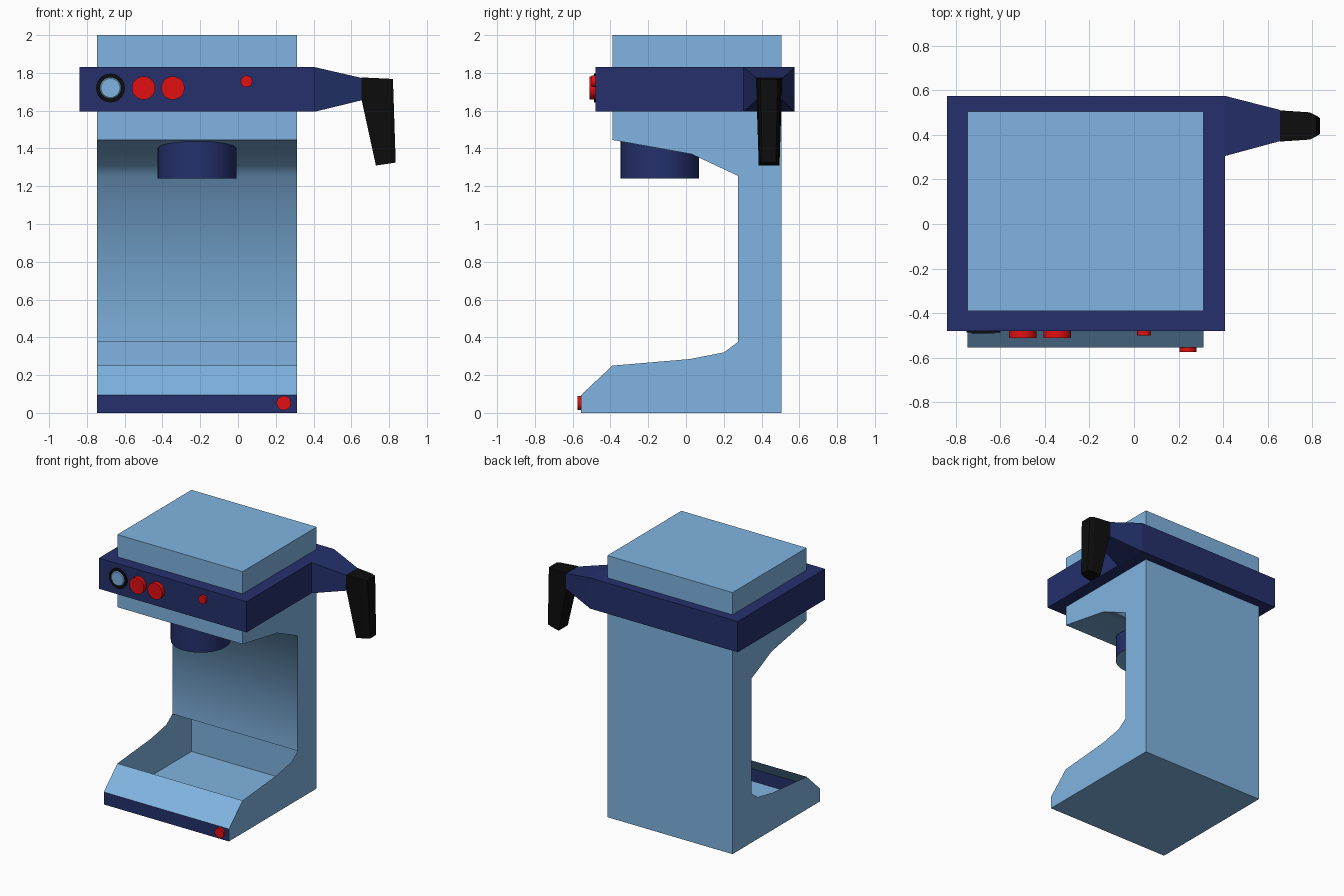
import bpy, bmesh
from math import pi
from mathutils import Matrix, Vector

old = bpy.data.objects.get("Cube")
if old:
    bpy.data.objects.remove(old, do_unlink=True)


def make_mat(name, rgb):
    m = bpy.data.materials.new(name)
    m.use_nodes = True
    m.diffuse_color = (*rgb, 1)
    m.node_tree.nodes["Principled BSDF"].inputs["Base Color"].default_value = (*rgb, 1)
    return m


light_blue = make_mat("light blue", (0.216, 0.456, 0.753))
navy = make_mat("navy blue", (0.018, 0.03, 0.15))
red = make_mat("red", (0.75, 0.005, 0.006))
black = make_mat("black", (0.004, 0.004, 0.004))


def finish(bm, name, *mats):
    mesh = bpy.data.meshes.new(name)
    bm.to_mesh(mesh)
    bm.free()
    for m in mats:
        mesh.materials.append(m)
    ob = bpy.data.objects.new(name, mesh)
    bpy.context.collection.objects.link(ob)
    return ob


def loft(name, rings, mat):
    """Closed solid through rings with equal point counts."""
    bm = bmesh.new()
    loops = [[bm.verts.new(p) for p in ring] for ring in rings]
    n = len(loops[0])
    for a, b in zip(loops, loops[1:]):
        for i in range(n):
            j = (i + 1) % n
            bm.faces.new((a[i], a[j], b[j], b[i]))
    bm.faces.new(loops[0])
    bm.faces.new(loops[-1])
    bmesh.ops.recalc_face_normals(bm, faces=bm.faces)
    return finish(bm, name, mat)


def cylinder(name, centre, r, depth, axis, mats, sides=32, r_end=None):
    """Cylinder or cone centred on a point, along y or z."""
    bm = bmesh.new()
    rot = Matrix.Rotation(pi / 2, 4, "X") if axis == "y" else Matrix()
    bmesh.ops.create_cone(bm, cap_ends=True, segments=sides, radius1=r,
                          radius2=r if r_end is None else r_end, depth=depth,
                          matrix=Matrix.Translation(centre) @ rot)
    for f in bm.faces:
        f.smooth = len(f.verts) == 4
        if f.normal.z < -0.9 and len(mats) > 1:
            f.material_index = 1
    return finish(bm, name, *mats)


# Body: hollow sheet shell from a side profile (y, z), open above the drip tray
profile = [(-0.555, 0), (0.505, 0), (0.505, 2), (-0.39, 2), (-0.39, 1.445),
           (0.03, 1.37), (0.275, 1.255), (0.275, 0.375), (0.2, 0.32),
           (0.02, 0.285), (-0.39, 0.25), (-0.555, 0.095)]
bm = bmesh.new()
right = [bm.verts.new((0.312, y, z)) for y, z in profile]
left = [bm.verts.new((-0.747, y, z)) for y, z in profile]
bm.faces.new(right)
bm.faces.new(left[::-1])
for i, (y, z) in enumerate(profile):
    j = (i + 1) % len(profile)
    if i in (7, 8, 9):          # tray opening
        continue
    f = bm.faces.new((right[i], left[i], left[j], right[j]))
    f.smooth = i in (4, 5, 6)   # curved underside running into the back wall
    f.material_index = int(i == len(profile) - 1)  # front kick strip
finish(bm, "body", light_blue, navy)


def rect_x(x, y0, y1, z0, z1):
    return [(x, y0, z0), (x, y1, z0), (x, y1, z1), (x, y0, z1)]


# Control collar around the top and the tapered arm on its side
loft("collar", [rect_x(x, -0.48, 0.575, 1.595, 1.83) for x in (-0.84, 0.408)], navy)
loft("handle_arm", [rect_x(0.408, 0.305, 0.575, 1.595, 1.83),
                    rect_x(0.655, 0.372, 0.512, 1.655, 1.773)], navy)


# Grip: hanging lever with chamfered outer corners
def grip_ring(x0, z0, x1, z1, w):
    c, yc = 0.03, 0.44
    pts = []
    for x, dy in ((x0, -w), (x1 - c, -w * 0.87), (x1, -w * 0.65),
                  (x1, w * 0.65), (x1 - c, w * 0.87), (x0, w)):
        pts.append((x, yc + dy, z0 + (z1 - z0) * (x - x0) / (x1 - x0)))
    return pts


loft("handle_grip", [grip_ring(0.655, 1.776, 0.82, 1.768, 0.07),
                     grip_ring(0.655, 1.655, 0.824, 1.655, 0.066),
                     grip_ring(0.73, 1.31, 0.835, 1.325, 0.055)], black)

# Brew head under the overhang
cylinder("brew_head", (-0.217, -0.14, 1.345), 0.208, 0.21, "z", (navy, light_blue))

# Push buttons: x, z, radius, back y, front y
for name, x, z, r, back, front in (
        ("left_button", -0.345, 1.72, 0.062, -0.47, -0.512),
        ("right_button", -0.5, 1.72, 0.062, -0.47, -0.512),
        ("indicator_button", 0.045, 1.755, 0.031, -0.47, -0.5),
        ("power_button", 0.242, 0.052, 0.038, -0.545, -0.575)):
    cylinder(name, (x, (back + front) / 2, z), r, back - front, "y", (red,), 20)

# Pressure gauge: black bezel with a shallow domed dial
cylinder("gauge_bezel", (-0.675, -0.481, 1.72), 0.076, 0.014, "y", (black,))
cylinder("gauge_dial", (-0.675, -0.489, 1.72), 0.06, 0.008, "y", (light_blue,), r_end=0.05)
